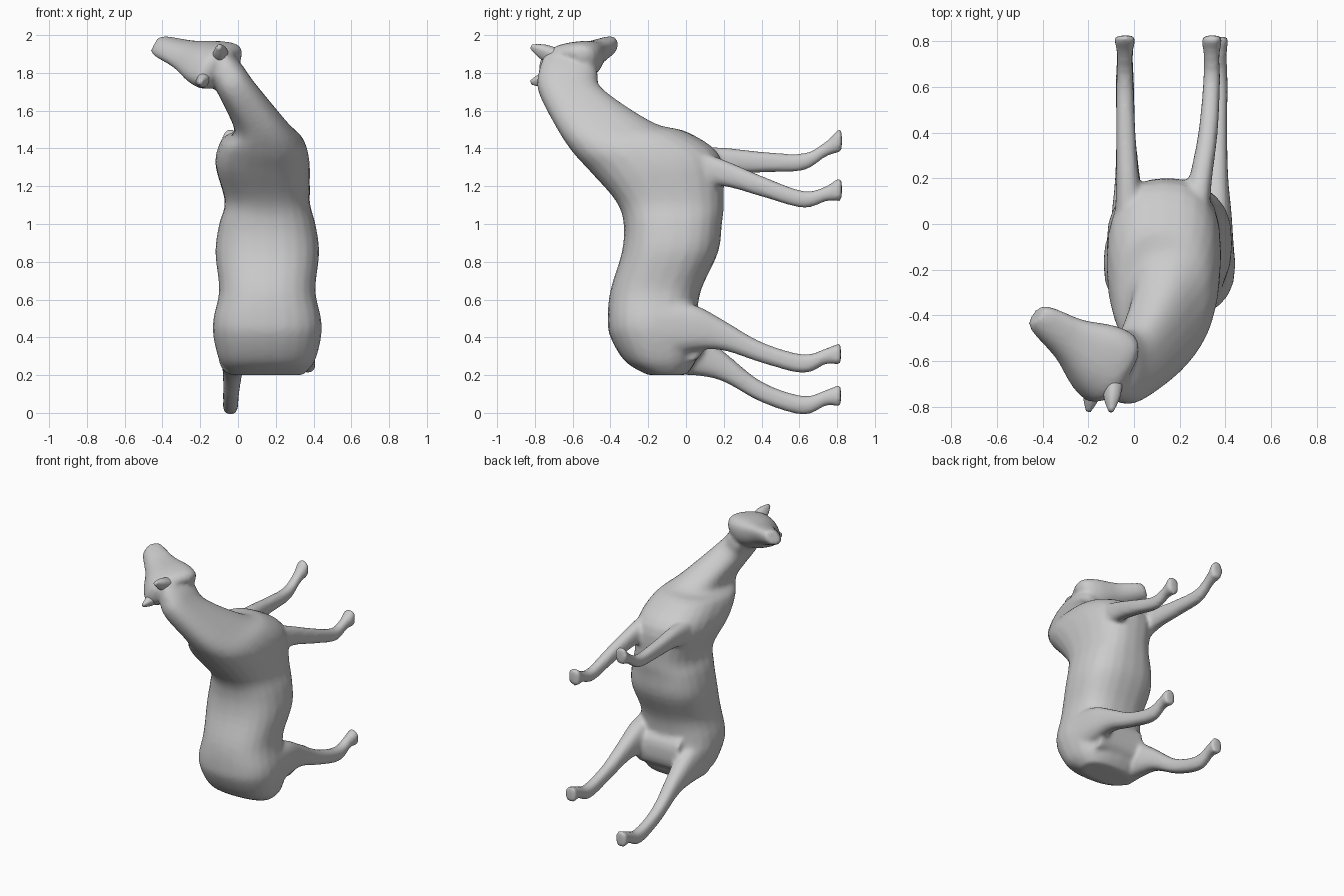
import bpy
import bmesh
from math import cos, sin, tau, copysign
from mathutils import Vector

if "Cube" in bpy.data.objects:
    bpy.data.objects.remove(bpy.data.objects["Cube"], do_unlink=True)

SIDES = 24
STEPS = 4


def spline(p, q, r, s, t):
    """Smooth curve from q to r, with p and s as its neighbours."""
    return q + (r - p) * t / 2 + (p - q * 2.5 + r * 2 - s / 2) * t**2 + ((q - r) * 3 + s - p) / 2 * t**3


def smoothed(sections):
    """Insert flowing in-between sections."""
    padded = [sections[0], *sections, sections[-1]]
    result = []
    for four in zip(padded, padded[1:], padded[2:], padded[3:]):
        for step in range(STEPS):
            result.append([spline(*parts, step / STEPS) for parts in zip(*four)])
    return result + [sections[-1]]


def rounded(value):
    """Swell a circle coordinate a little toward a square."""
    return copysign(abs(value) ** .8, value)


def loft(bm, sections):
    """Skin rings, each given by a centre and two half-axis vectors."""
    angles = [tau * i / SIDES for i in range(SIDES)]
    rings = [[bm.verts.new(centre + depth * rounded(cos(a)) + width * rounded(sin(a))) for a in angles]
             for centre, depth, width in smoothed(sections)]
    for ring, following in zip(rings, rings[1:]):
        for i in range(SIDES):
            j = (i + 1) % SIDES
            bm.faces.new((ring[i], ring[j], following[j], following[i]))
    bm.faces.new(reversed(rings[0]))
    bm.faces.new(rings[-1])


def trunk_section(x, back_y, back_z, front_y, front_z, half_width):
    """Ring between a back point and a front point; it leans as the neck turns."""
    back = Vector((x, back_y, back_z))
    front = Vector((x, front_y, front_z))
    lean = max(0, 2 * (back_z - 1.4))
    side = Vector((1, 0, lean)).normalized()
    return (back + front) / 2, (back - front) / 2, side * half_width


def leg_section(x, y, z, half_height):
    """Upright ring across a leg, slimmer from side to side in the thick part."""
    half_width = half_height / 2 + .015
    return Vector((x, y, z)), Vector((0, 0, half_height)), Vector((half_width, 0, 0))


def finish(bm, name):
    bmesh.ops.recalc_face_normals(bm, faces=bm.faces)
    mesh = bpy.data.meshes.new(name)
    bm.to_mesh(mesh)
    bm.free()
    mesh.shade_smooth()
    obj = bpy.data.objects.new(name, mesh)
    bpy.context.collection.objects.link(obj)
    return obj


body = bmesh.new()

# Trunk: level rings by height, back, belly and half-width
trunk = [(.2, -.2, 0, .19), (.27, -.32, .05, .25), (.4, -.4, .08, .285), (.5, -.415, .06, .285),
         (.65, -.4, .08, .255), (.85, -.34, .17, .275), (1, -.33, .19, .255), (1.12, -.37, .2, .225)]
sections = [trunk_section(.155, back, z, belly, z, width) for z, back, belly, width in trunk]

# Shoulders and neck: rings that tip forward and drift sideways
neck = [(.13, -.5, 1.27, .18, 1.36, .25), (.13, -.6, 1.38, 0, 1.49, .22),
        (.12, -.68, 1.5, -.17, 1.53, .14), (0, -.78, 1.7, -.44, 1.7, .1),
        (-.06, -.78, 1.8, -.47, 1.8, .09), (-.1, -.75, 1.89, -.55, 1.88, .05)]
sections += [trunk_section(*row) for row in neck]
loft(body, sections)

# Head, turned to the side: position from muzzle to nape, half-depth, half-width
muzzle, nape = Vector((-.43, -.4, 1.95)), Vector((-.06, -.66, 1.82))
across = Vector((.5, 0, 1)).normalized()
brow = Vector((-.5, -.85, -.1)).normalized()
head = [(0, .045, .05), (.1, .07, .06), (.4, .1, .08), (.7, .16, .12), (.9, .17, .13), (1, .12, .1)]
loft(body, [(muzzle.lerp(nape, t), brow * depth, across * width) for t, depth, width in head])

# Front legs: the right one is lifted further the farther it reaches
front_leg = [(0, 1.31, .1), (.2, 1.27, .07), (.4, 1.2, .055),
             (.62, 1.13, .045), (.74, 1.16, .04), (.8, 1.18, .06), (.825, 1.18, .062)]
for shoulder_x, hoof_x, lift in ((.26, .34, 0), (-.02, -.04, .32)):
    loft(body, [leg_section(shoulder_x + (hoof_x - shoulder_x) * min(1, 2 * y), y, z + lift * y, r)
                for y, z, r in front_leg])

# Hind legs: thighs start inside the rump and the right one hangs lower
hind_leg = [(-.14, .45, .16), (.05, .45, .12), (.2, .41, .08), (.4, .32, .055),
            (.62, .26, .05), (.74, .3, .042), (.8, .31, .055), (.82, .31, .06)]
for thigh_x, hoof_x, drop in ((.33, .37, 0), (0, -.04, .22)):
    loft(body, [leg_section(thigh_x + (hoof_x - thigh_x) * min(1, y + .5), y,
                            z - drop * min(1, y + .55), r)
                for y, z, r in hind_leg])

# Groin bridging the thighs
loft(body, [(Vector((x, 0, .4)), Vector((0, 0, .13)), Vector((0, .1, 0))) for x in (0, .35)])

# Fuse the parts into one skin and soften the joins
horse = finish(body, "horse_body")
fuse = horse.modifiers.new("fuse", 'REMESH')
fuse.mode = 'VOXEL'
fuse.voxel_size = .014
fuse.use_smooth_shade = True
soften = horse.modifiers.new("soften", 'SMOOTH')
soften.factor = .5
soften.iterations = 7

# Ears: rooted in the head, pointed at the tip
ears = {"left_ear": ((-.09, -.66, 1.87), (-.1, -.82, 1.94)),
        "right_ear": ((-.17, -.66, 1.78), (-.2, -.82, 1.75))}
for name, ends in ears.items():
    base, tip = map(Vector, ends)
    flat = across.cross(tip - base).normalized()
    wide = (tip - base).cross(flat).normalized()
    ear = bmesh.new()
    loft(ear, [(base.lerp(tip, t), flat * r * .8, wide * r) for t, r in ((0, .05), (.6, .04), (1, .012))])
    finish(ear, name)
